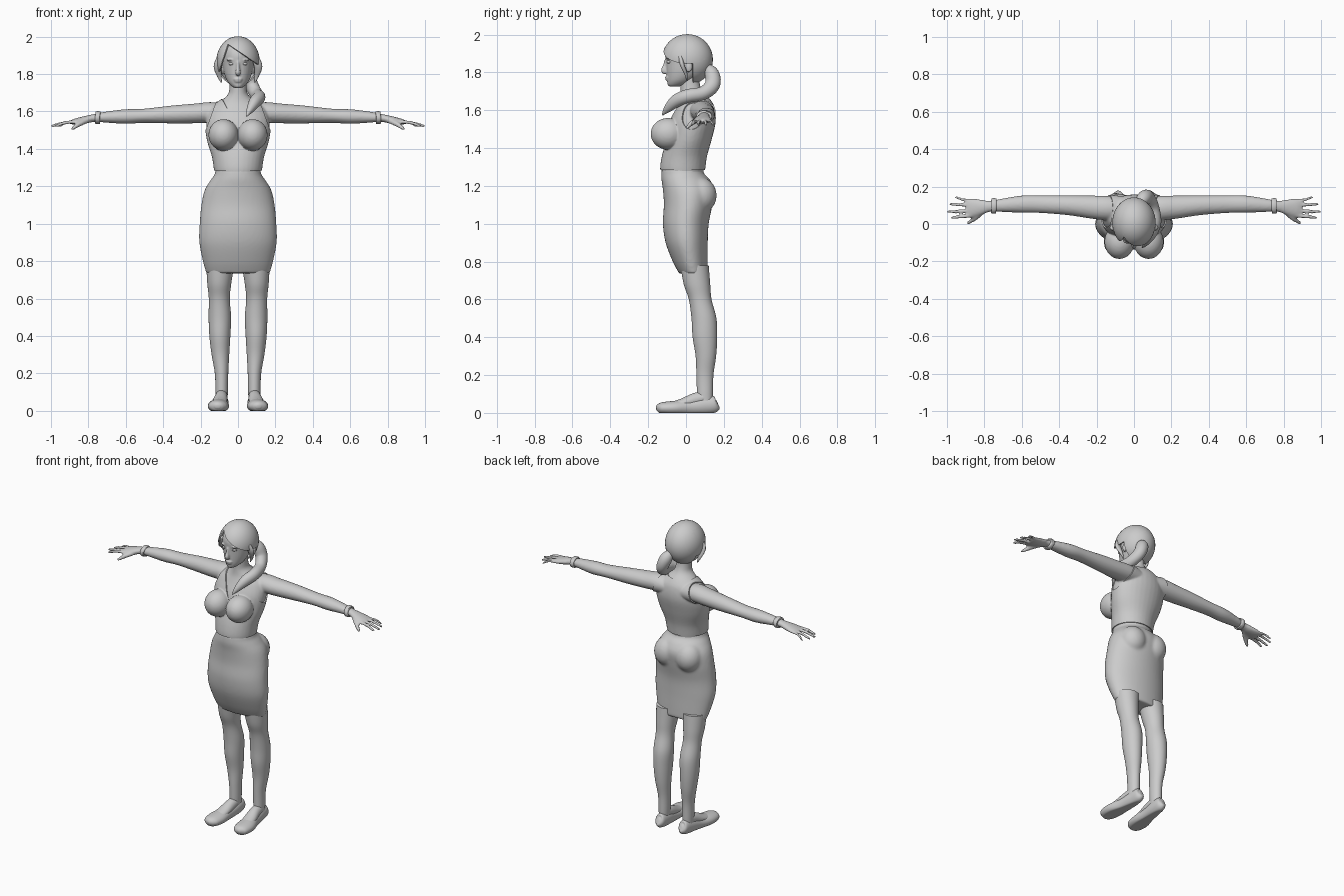
import bpy, bmesh, math
from mathutils import Vector, Matrix

cube = bpy.data.objects.get("Cube")
if cube:
    bpy.data.objects.remove(cube, do_unlink=True)

grey = bpy.data.materials.new("plain grey")
grey.use_nodes = True
grey.diffuse_color = (0.6, 0.6, 0.6, 1)
grey.node_tree.nodes["Principled BSDF"].inputs["Base Color"].default_value = (0.6, 0.6, 0.6, 1)


def spline(rows, steps):
    """Smooth interpolation through rows of numbers."""
    out = []
    for i in range(len(rows) - 1):
        a, b = rows[max(i - 1, 0)], rows[i]
        c, d = rows[i + 1], rows[min(i + 2, len(rows) - 1)]
        for k in range(steps):
            t = k / steps
            out.append([0.5 * (2 * q + (r - p) * t + (2 * p - 5 * q + 4 * r - s) * t * t
                               + (3 * q - p - 3 * r + s) * t ** 3)
                        for p, q, r, s in zip(a, b, c, d)])
    return out + [list(rows[-1])]


def loft(bm, rows, up=(0, 0, 1), side=1, flat=False, sides=32, steps=5, floor=False):
    """Rows are x, y, z, half width, half depth; side=-1 mirrors."""
    rows = spline(rows, steps)
    pts = [Vector(r[:3]) for r in rows]
    rings = []
    for i, r in enumerate(rows):
        t = Vector((0, 0, 1)) if flat else (pts[min(i + 1, len(pts) - 1)] - pts[max(i - 1, 0)]).normalized()
        u = Vector(up).cross(t).normalized()
        v = t.cross(u)
        ring = []
        for k in range(sides):
            a = math.tau * k / sides
            p = pts[i] + u * math.cos(a) * r[3] + v * math.sin(a) * r[4]
            if floor:
                p.z = max(p.z, 0)
            ring.append(bm.verts.new((p.x * side, p.y, p.z)))
        rings.append(ring)
    for a, b in zip(rings, rings[1:]):
        for k in range(sides):
            n = (k + 1) % sides
            bm.faces.new((a[k], a[n], b[n], b[k]))
    bm.faces.new(rings[0][::-1])
    bm.faces.new(rings[-1])


def ball(bm, centre, size):
    m = Matrix.Translation(centre) @ Matrix.Diagonal((*size, 1))
    bmesh.ops.create_uvsphere(bm, u_segments=40, v_segments=28, radius=1, matrix=m)


def cut(bm, point, normal):
    bmesh.ops.bisect_plane(bm, geom=bm.verts[:] + bm.edges[:] + bm.faces[:],
                           plane_co=point, plane_no=normal)


def finish(bm, name, voxel=0, smooth=6, thick=0):
    if not thick:
        bmesh.ops.recalc_face_normals(bm, faces=bm.faces[:])
    me = bpy.data.meshes.new(name)
    bm.to_mesh(me)
    bm.free()
    ob = bpy.data.objects.new(name, me)
    bpy.context.collection.objects.link(ob)
    me.materials.append(grey)
    if voxel:
        mod = ob.modifiers.new("blend", "REMESH")
        mod.mode, mod.voxel_size = "VOXEL", voxel
        mod = ob.modifiers.new("soften", "SMOOTH")
        mod.factor, mod.iterations = 0.5, smooth
    if thick:
        mod = ob.modifiers.new("cloth", "SOLIDIFY")
        mod.thickness, mod.offset = thick, 1
    bpy.ops.object.select_all(action="DESELECT")
    ob.select_set(True)
    bpy.context.view_layer.objects.active = ob
    bpy.ops.object.convert(target="MESH")
    bpy.ops.object.shade_smooth_by_angle(angle=math.radians(50))
    return ob


def standing(rows):
    """Rows z, half width, front y, back y become loft rows."""
    return [(0, (f + b) / 2, z, w, (b - f) / 2) for z, w, f, b in rows]


BACK = (0, -1, 0)

# Upper body: torso, bust, neck, arms and hands blended together
bm = bmesh.new()
loft(bm, standing([(1.25, .115, -.12, .09), (1.29, .122, -.13, .095), (1.36, .133, -.12, .105),
                   (1.45, .16, -.095, .13), (1.54, .17, -.08, .15), (1.61, .15, -.05, .145),
                   (1.65, .1, -.035, .125), (1.69, .055, -.03, .09), (1.73, .046, -.03, .075),
                   (1.79, .046, -.03, .07)]), BACK, flat=True)
fingers = [(.045, .98, .034, .01), (.072, 1.0, .066, .01), (.099, .99, .106, .0095), (.122, .96, .142, .0085)]
for s in (1, -1):
    ball(bm, (s * .078, -.095, 1.475), (.073, .085, .077))
    loft(bm, [(.05, .08, 1.59, .06, .045), (.14, .085, 1.595, .065, .055), (.22, .09, 1.59, .062, .053),
              (.35, .1, 1.584, .053, .048), (.5, .106, 1.577, .047, .038), (.6, .106, 1.573, .046, .039),
              (.7, .1, 1.57, .036, .03), (.77, .095, 1.565, .03, .021), (.82, .09, 1.555, .042, .02),
              (.87, .086, 1.546, .05, .016), (.895, .085, 1.542, .045, .01)], side=s)
    for y, tip, tip_y, r in fingers:
        loft(bm, [(.86, y, 1.545, r, r), (.92, (y + tip_y) / 2, 1.541, r, r),
                  (tip - .01, tip_y, 1.524, r * .8, r * .8), (tip, tip_y, 1.521, r * .4, r * .4)],
             side=s, sides=12)
    loft(bm, [(.8, .075, 1.553, .014, .014), (.845, .035, 1.535, .014, .014),
              (.88, .01, 1.512, .01, .01), (.893, .002, 1.502, .005, .005)], side=s, sides=12)
body = finish(bm, "upper_body", voxel=.007, smooth=5)

# Sleeveless top: a thin layer over the torso with cut neckline and armholes
bm = bmesh.new()
bm.from_mesh(body.data)
bmesh.ops.delete(bm, geom=[v for v in bm.verts if abs(v.co.x) > .25 or v.co.z > 1.71], context="VERTS")
cut(bm, (0, 0, 1.285), (0, 0, 1))
cut(bm, (0, 0, 1.66), (0, 0, 1))
cut(bm, (0, .03, 0), (0, 1, 0))
for s in (1, -1):
    cut(bm, (s * .105, 0, 1.67), (s * .22, 0, .08))
    cut(bm, (0, 0, 1.5), (-s * 2, 0, 1))


def outside_top(p):
    x = abs(p.x)
    return (p.z < 1.285 or p.z > 1.66 or (x - .105) * .22 + (p.z - 1.67) * .08 > 0
            or (p.y < .03 and p.z > 1.5 + 2 * x))


bmesh.ops.delete(bm, geom=[f for f in bm.faces if outside_top(f.calc_center_median())], context="FACES")
finish(bm, "sleeveless_top", thick=.007)

# Pencil skirt
bm = bmesh.new()
loft(bm, standing([(.735, .17, -.035, .115), (.8, .188, -.07, .115), (.9, .207, -.108, .115),
                   (1.0, .205, -.122, .12), (1.1, .196, -.117, .14), (1.18, .178, -.122, .15),
                   (1.235, .145, -.13, .125), (1.265, .124, -.13, .095), (1.295, .118, -.128, .09)]),
     BACK, flat=True, sides=48)
for s in (1, -1):
    ball(bm, (s * .078, .075, 1.15), (.085, .087, .095))
finish(bm, "skirt", voxel=.009, smooth=6)

# Legs, feet and flat shoes
for s, label in ((1, "left"), (-1, "right")):
    bm = bmesh.new()
    loft(bm, [(.088, .1, .05, .03, .04), (.087, .1, .1, .033, .042), (.088, .1, .2, .036, .045),
              (.094, .105, .3, .047, .054), (.097, .1, .4, .056, .065), (.097, .095, .5, .06, .066),
              (.1, .075, .6, .056, .06), (.1, .058, .68, .064, .07), (.095, .045, .78, .075, .075)],
         BACK, side=s, flat=True)
    loft(bm, [(.088, .11, .085, .03, .03), (.09, .05, .07, .034, .036), (.098, -.02, .05, .04, .026),
              (.104, -.09, .035, .04, .018)], side=s)
    finish(bm, label + "_leg")
    bm = bmesh.new()
    loft(bm, [(.085, .168, .05, .01, .02), (.085, .155, .046, .03, .042), (.087, .1, .04, .037, .048),
              (.094, .02, .03, .042, .042), (.104, -.06, .026, .056, .038), (.108, -.12, .025, .05, .032),
              (.109, -.145, .024, .034, .024), (.11, -.157, .022, .012, .01)], side=s, floor=True)
    finish(bm, label + "_shoe")
    # Bracelet
    bm = bmesh.new()
    loft(bm, [(.737, .097, 1.568, .037, .03), (.742, .097, 1.568, .041, .034),
              (.758, .096, 1.566, .041, .033), (.763, .096, 1.566, .036, .029)], side=s, steps=3)
    finish(bm, label + "_bracelet")

# Head with nose, brow, lips and ears
bm = bmesh.new()
loft(bm, standing([(1.725, .016, -.088, -.04), (1.735, .034, -.097, 0), (1.76, .056, -.1, .04),
                   (1.8, .073, -.103, .085), (1.85, .082, -.106, .11), (1.9, .085, -.11, .12),
                   (1.94, .078, -.095, .11), (1.975, .05, -.05, .07)]), BACK, flat=True)
loft(bm, [(0, -.104, 1.865, .008, .01), (0, -.11, 1.835, .009, .012), (0, -.116, 1.81, .014, .016),
          (0, -.106, 1.796, .012, .01)], BACK, sides=16)
ball(bm, (0, -.098, 1.773), (.024, .013, .007))
ball(bm, (0, -.096, 1.762), (.021, .013, .007))
for s in (1, -1):
    ball(bm, (s * .034, -.088, 1.876), (.028, .018, .007))
    ball(bm, (s * .085, .015, 1.83), (.01, .018, .03))
finish(bm, "head", voxel=.005, smooth=3)
bm = bmesh.new()
for s in (1, -1):
    ball(bm, (s * .034, -.086, 1.855), (.016, .016, .009))
finish(bm, "eyes")

# Hair cap with a side-swept fringe
bm = bmesh.new()
ball(bm, (0, .007, 1.868), (.108, .127, .126))
part = (-.05, 0, 1.955)
cut(bm, part, (.11, 0, .16))
cut(bm, part, (-.155, 0, .05))
cut(bm, (0, .035, 0), (0, 1, 0))


def bare_face(p):
    x, z = p.x - part[0], p.z - part[2]
    return p.y < .035 and .11 * x + .16 * z < 0 and -.155 * x + .05 * z < 0


bmesh.ops.delete(bm, geom=[f for f in bm.faces if bare_face(f.calc_center_median())], context="FACES")
finish(bm, "hair_cap", thick=.008)

# Side locks and the tail drawn over the left shoulder
bm = bmesh.new()
for s in (1, -1):
    loft(bm, [(.095, -.03, 1.88, .02, .012), (.108, -.02, 1.84, .022, .012),
              (.1, .0, 1.79, .012, .008), (.088, .005, 1.755, .003, .003)], BACK, side=s, sides=16)
finish(bm, "side_locks")
bm = bmesh.new()
loft(bm, [(.03, .1, 1.83, .02, .02), (.05, .135, 1.795, .038, .038), (.075, .14, 1.735, .04, .036),
          (.1, .09, 1.69, .036, .034), (.112, .01, 1.675, .036, .034), (.09, -.05, 1.65, .034, .032),
          (.065, -.095, 1.61, .022, .02), (.045, -.125, 1.575, .004, .004)], up=(1, 0, 0), sides=24)
finish(bm, "hair_tail")
